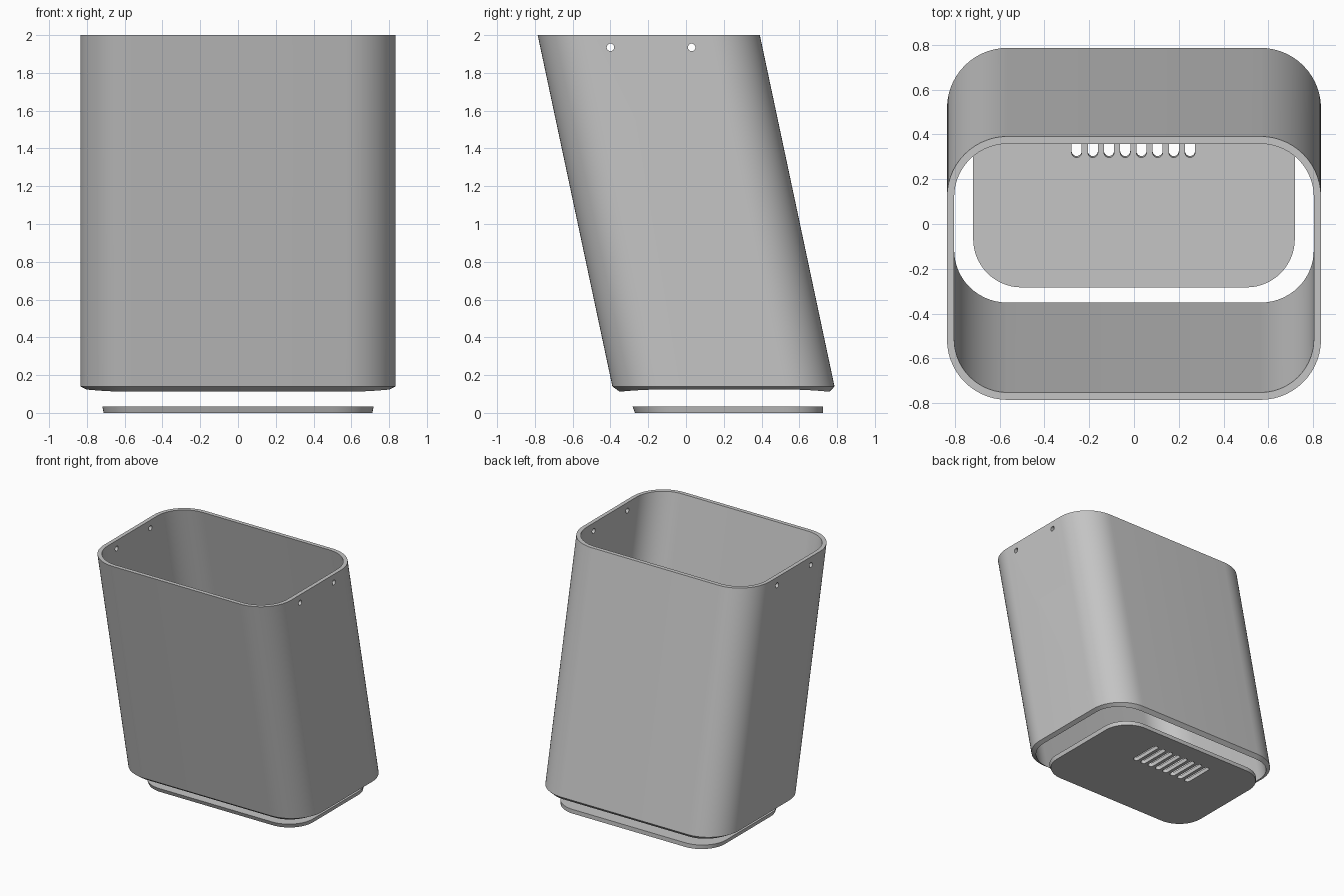
import bpy
import bmesh
from math import sin, cos, pi, tan, radians
from mathutils import Matrix

LEAN = tan(radians(12))      # the body leans forward as it rises
CORNER_STEPS = 14

if "Cube" in bpy.data.objects:
    bpy.data.objects.remove(bpy.data.objects["Cube"])

# Material
grey = bpy.data.materials.new("light grey")
grey.use_nodes = True
grey.diffuse_color = (0.56, 0.56, 0.56, 1)
grey.node_tree.nodes["Principled BSDF"].inputs["Base Color"].default_value = grey.diffuse_color


def rounded_loop(bm, half_x, half_y, radius, y_mid, height):
    """Ring of vertices around a rounded rectangle; height(s) takes the corner's y direction."""
    ring = []
    for quarter, (sx, sy) in enumerate(((1, 1), (-1, 1), (-1, -1), (1, -1))):
        for step in range(CORNER_STEPS + 1):
            a = (quarter + step / CORNER_STEPS) * pi / 2
            x = sx * (half_x - radius) + radius * cos(a)
            y = sy * (half_y - radius) + radius * sin(a)
            z = height(abs(sin(a)))
            ring.append(bm.verts.new((x, y + y_mid - LEAN * z, z)))
    return ring


def bridge(bm, low, high):
    for i in range(len(low)):
        j = (i + 1) % len(low)
        bm.faces.new((low[i], low[j], high[j], high[i]))


def finish(bm, name):
    bmesh.ops.recalc_face_normals(bm, faces=bm.faces)
    mesh = bpy.data.meshes.new(name)
    bm.to_mesh(mesh)
    bm.free()
    mesh.materials.append(grey)
    obj = bpy.data.objects.new(name, mesh)
    bpy.context.collection.objects.link(obj)
    return obj


def cut(obj, cutter):
    """Subtract the cutter, then discard it and smooth the rounded sides."""
    cutter.hide_render = True
    mod = obj.modifiers.new("holes", "BOOLEAN")
    mod.operation, mod.solver, mod.object = "DIFFERENCE", "EXACT", cutter
    bpy.ops.object.select_all(action="DESELECT")
    bpy.context.view_layer.objects.active = obj
    obj.select_set(True)
    bpy.ops.object.modifier_apply(modifier=mod.name)
    bpy.data.objects.remove(cutter)
    bpy.ops.object.shade_smooth_by_angle(angle=radians(25))


# Leaning body: open tube with a bevelled lower lip
MID = 0.228
bm = bmesh.new()
rings = [
    rounded_loop(bm, 0.835, 0.588, 0.27, MID, lambda s: 0.14),
    rounded_loop(bm, 0.835, 0.588, 0.27, MID, lambda s: 2.0),
    rounded_loop(bm, 0.803, 0.555, 0.238, MID, lambda s: 2.0),
    rounded_loop(bm, 0.803, 0.555, 0.238, MID, lambda s: 0.124 - 0.012 * s ** 2),
]
for i in range(4):
    bridge(bm, rings[i], rings[(i + 1) % 4])
body = finish(bm, "body")

# Small mounting holes through both sides
bm = bmesh.new()
for y in (-0.40, 0.03):
    place = Matrix.Translation((0, y, 1.935)) @ Matrix.Rotation(pi / 2, 4, "Y")
    bmesh.ops.create_cone(bm, cap_ends=True, segments=24, radius1=0.02,
                          radius2=0.02, depth=2, matrix=place)
cut(body, finish(bm, "hole_cutter"))

# Base plate, slightly tapered downwards
bm = bmesh.new()
low = rounded_loop(bm, 0.711, 0.498, 0.21, MID, lambda s: 0.0)
high = rounded_loop(bm, 0.718, 0.504, 0.216, MID, lambda s: 0.033)
bridge(bm, low, high)
bm.faces.new(low)
bm.faces.new(high)
plate = finish(bm, "base_plate")

# Row of drain slots with round ends
bm = bmesh.new()
for n in range(8):
    x_mid = (n - 3.5) * 0.0723 - 0.003
    ends = []
    for z in (-0.1, 0.1):
        ring = []
        for start, y_mid in ((0, 0.548), (pi, 0.326)):
            for step in range(11):
                a = start + pi * step / 10
                ring.append(bm.verts.new((x_mid + 0.0225 * cos(a),
                                          y_mid + 0.0225 * sin(a) - LEAN * z, z)))
        bm.faces.new(ring)
        ends.append(ring)
    bridge(bm, *ends)
cut(plate, finish(bm, "slot_cutter"))
